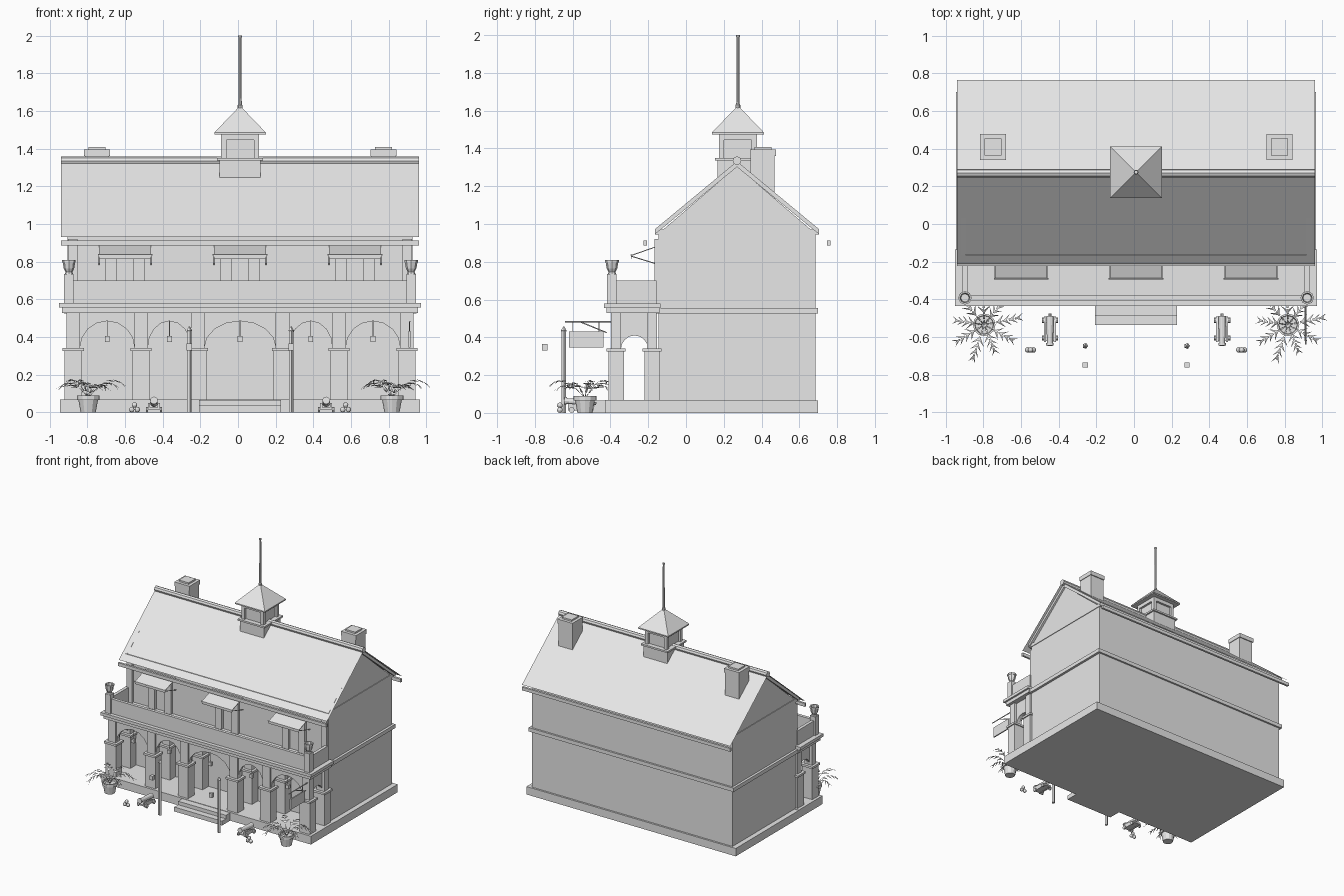
import bpy, bmesh, math
from mathutils import Vector

old = bpy.data.objects.get("Cube")
if old:
    bpy.data.objects.remove(old, do_unlink=True)

grey = bpy.data.materials.new("plain_grey")
grey.use_nodes = True
grey.diffuse_color = (0.8, 0.8, 0.8, 1)
grey.node_tree.nodes["Principled BSDF"].inputs["Base Color"].default_value = (0.8, 0.8, 0.8, 1)
C = 0.011           # x of the building's middle
RY, RZ = 0.27, 1.335  # ridge line


def finish(name, bm, normals=True):
    if normals:
        bmesh.ops.recalc_face_normals(bm, faces=bm.faces)
    me = bpy.data.meshes.new(name)
    bm.to_mesh(me)
    bm.free()
    me.materials.append(grey)
    ob = bpy.data.objects.new(name, me)
    bpy.context.collection.objects.link(ob)
    return ob


def prism(name, pts, axis, a, b):
    """Extrude a profile along x (points are y,z) or y (points are x,z)."""
    bm = bmesh.new()
    put = (lambda p, t: (t, p[0], p[1])) if axis == "x" else (lambda p, t: (p[0], t, p[1]))
    lo = [bm.verts.new(put(p, a)) for p in pts]
    hi = [bm.verts.new(put(p, b)) for p in pts]
    bm.faces.new(lo)
    bm.faces.new(hi[::-1])
    for i in range(len(pts)):
        j = (i + 1) % len(pts)
        bm.faces.new((lo[i], lo[j], hi[j], hi[i]))
    return finish(name, bm)


def box(name, x0, x1, y0, y1, z0, z1):
    return prism(name, [(y0, z0), (y1, z0), (y1, z1), (y0, z1)], "x", x0, x1)


def block(name, x, y, hx, hy, z0, z1):
    return box(name, x - hx, x + hx, y - hy, y + hy, z0, z1)


def lathe(name, x, y, rings, sides):
    """Stack of (radius, z) rings about a vertical axis, closed at both ends."""
    bm = bmesh.new()
    loops = [[bm.verts.new((x + r * math.cos(k * math.tau / sides), y + r * math.sin(k * math.tau / sides), z))
              for k in range(sides)] for r, z in rings]
    for lo, hi in zip(loops, loops[1:]):
        for k in range(sides):
            j = (k + 1) % sides
            bm.faces.new((lo[k], lo[j], hi[j], hi[k]))
    bm.faces.new(loops[0])
    bm.faces.new(loops[-1])
    return finish(name, bm)


def rod(name, p, q, r, r2=None, sides=8):
    p, q = Vector(p), Vector(q)
    bm = bmesh.new()
    bmesh.ops.create_cone(bm, cap_ends=True, segments=sides, radius1=r, radius2=r2 or r, depth=(q - p).length)
    bm.transform((q - p).to_track_quat("Z", "Y").to_matrix().to_4x4())
    bmesh.ops.translate(bm, verts=bm.verts, vec=(p + q) / 2)
    return finish(name, bm)


def arch(name, axis, u0, u1, spring, crown, top, a, b):
    mid, half, n = (u0 + u1) / 2, (u1 - u0) / 2, 8
    curve = [(mid - half * math.cos(math.pi * k / n), spring + (crown - spring) * math.sin(math.pi * k / n))
             for k in range(n + 1)]
    return prism(name, [(u0, top)] + curve + [(u1, top)], axis, a, b)


# Main walls, plinth, string course and cornice
prism("main_walls", [(-0.145, 0), (0.685, 0), (0.685, 0.95), (RY, 1.305), (-0.145, 0.95)], "x", C - 0.915, C + 0.915)
box("plinth", C - 0.955, C + 0.955, -0.13, 0.70, 0, 0.065)
box("string_course", C - 0.935, C + 0.935, -0.16, 0.70, 0.525, 0.556)
box("cornice", C - 0.92, C + 0.92, -0.165, 0.705, 0.945, 0.972)

# Roof sheet, gable rake boards, ridge roll and gutters
bm = bmesh.new()
rows = [[bm.verts.new((C + s * 0.95, y, z)) for s in (-1, 1)]
        for y, z in ((-0.212, 0.93), (RY, RZ), (0.765, 0.93))]
for p, q in zip(rows, rows[1:]):
    bm.faces.new((p[0], p[1], q[1], q[0]))
finish("roof", bm)
rake = [(-0.165, 0.972), (RY, RZ - 0.003), (0.705, 0.972), (0.705, 0.945), (RY, RZ - 0.033), (-0.165, 0.945)]
for side, s in (("right", -1), ("left", 1)):
    prism(side + "_rake_board", rake, "x", C + s * 0.905, C + s * 0.93)
rod("ridge_roll", (C - 0.95, RY, RZ), (C + 0.95, RY, RZ), 0.023)
box("front_gutter", C - 0.95, C + 0.95, -0.224, -0.207, 0.885, 0.912)
box("back_gutter", C - 0.95, C + 0.95, 0.747, 0.765, 0.885, 0.912)

# Chimneys
for side, s in (("right", -1), ("left", 1)):
    x = C + s * 0.76
    block(side + "_chimney", x, 0.405, 0.064, 0.064, 1.1, 1.395)
    block(side + "_chimney_cap", x, 0.408, 0.069, 0.069, 1.36, 1.395)
    block(side + "_chimney_top", x, 0.408, 0.045, 0.045, 1.395, 1.408)

# Cupola with corner posts, pyramid roof and flagpole
block("cupola_base", C, 0.275, 0.109, 0.109, 1.235, 1.336)
block("cupola_ledge", C, 0.275, 0.122, 0.122, 1.336, 1.35)
block("cupola_room", C, 0.275, 0.083, 0.083, 1.35, 1.48)
for sx in (-1, 1):
    for sy in (-1, 1):
        block("cupola_post", C + sx * 0.087, 0.275 + sy * 0.087, 0.014, 0.014, 1.35, 1.47)
block("cupola_head", C, 0.275, 0.101, 0.101, 1.445, 1.475)
block("cupola_eave", C, 0.275, 0.137, 0.137, 1.475, 1.485)
roof = lathe("cupola_roof", 0, 0, [(0.194, 1.485), (0.01, 1.62)], 4)
roof.rotation_euler.z = math.pi / 4
roof.location = (C, 0.275, 0)
lathe("flagpole", C, 0.275, [(0.013, 1.61), (0.013, 1.63), (0.009, 1.635), (0.007, 1.99), (0.01, 1.99), (0.01, 2.0)], 8)

# Porch floor and steps
box("porch_floor", C - 0.955, C + 0.955, -0.43, -0.12, 0, 0.068)
box("upper_step", C - 0.218, C + 0.218, -0.485, -0.42, 0, 0.065)
box("lower_step", C - 0.218, C + 0.218, -0.535, -0.48, 0, 0.036)

# Porch columns, wall pilasters and arches
cols = [C + v for v in (-0.885, -0.525, -0.225, 0.225, 0.525, 0.885)]
for x in cols:
    for part, y in (("column", -0.37), ("pilaster", -0.18)):
        block(part + "_shaft", x, y, 0.047, 0.041, 0.06, 0.325)
        block(part + "_cap", x, y, 0.056, 0.05, 0.325, 0.342)
        block(part + "_upper", x, y, 0.036, 0.027, 0.342, 0.53)
for a, b in zip(cols, cols[1:]):
    arch("porch_arch", "y", a + 0.035, b - 0.035, 0.342, 0.485, 0.53, -0.385, -0.36)
    m = (a + b) / 2
    block("lantern", m, -0.372, 0.013, 0.013, 0.375, 0.405)
    rod("lantern_rod", (m, -0.372, 0.405), (m, -0.372, 0.485), 0.002, sides=5)
for x in (cols[0], cols[-1]):
    arch("side_arch", "x", -0.345, -0.2, 0.335, 0.41, 0.53, x - 0.014, x + 0.014)

# Balcony slab, parapet, corner posts and urns
box("balcony_beam", C - 0.945, C + 0.945, -0.42, -0.14, 0.528, 0.556)
box("balcony_slab", C - 0.96, C + 0.96, -0.435, -0.135, 0.556, 0.58)
box("front_parapet", C - 0.89, C + 0.89, -0.405, -0.38, 0.58, 0.70)
for side, s in (("right", -1), ("left", 1)):
    x = C + s * 0.908
    block(side + "_parapet", x, -0.27, 0.013, 0.115, 0.58, 0.70)
    block(side + "_parapet_post", x, -0.392, 0.025, 0.025, 0.58, 0.735)
    block(side + "_wall_post", x - s * 0.02, -0.155, 0.025, 0.012, 0.58, 0.92)
    lathe(side + "_urn", x, -0.392, [(0.022, 0.735), (0.018, 0.745), (0.028, 0.765), (0.033, 0.795),
                                      (0.036, 0.797), (0.036, 0.81), (0.027, 0.81), (0.022, 0.785)], 8)

# Balcony windows and awnings
for x in (C - 0.61, C, C + 0.61):
    for s in (-1, 1):
        block("window_jamb", x + s * 0.074, -0.155, 0.03, 0.012, 0.58, 0.845)
        rod("awning_strut", (x + s * 0.138, -0.292, 0.83), (x + s * 0.138, -0.145, 0.785), 0.003, sides=5)
    block("window_head", x, -0.155, 0.11, 0.013, 0.84, 0.87)
    prism("awning", [(-0.15, 0.885), (-0.29, 0.836), (-0.29, 0.815), (-0.286, 0.832), (-0.15, 0.88)],
          "x", x - 0.138, x + 0.138)
    rod("awning_bar", (x - 0.145, -0.29, 0.836), (x + 0.145, -0.29, 0.836), 0.004, sides=6)

# Hanging sign on the left corner column
SX = C + 0.9
rod("sign_bracket", (SX, -0.64, 0.482), (SX, -0.38, 0.482), 0.004, sides=6)
rod("sign_brace", (SX, -0.56, 0.482), (SX, -0.42, 0.425), 0.003, sides=6)
box("sign_board", SX - 0.005, SX + 0.005, -0.62, -0.438, 0.345, 0.432)
for y in (-0.60, -0.46):
    rod("sign_hanger", (SX, y, 0.43), (SX, y, 0.482), 0.002, sides=5)


def plant(name, x, y):
    lathe(name + "_pot", x, y, [(0.04, 0), (0.052, 0.065), (0.06, 0.066), (0.06, 0.09), (0.05, 0.09), (0.048, 0.075)], 12)
    bm = bmesh.new()
    for f in range(9):
        ang = f * math.tau / 9 + 0.2
        out, across = Vector((math.cos(ang), math.sin(ang), 0)), Vector((-math.sin(ang), math.cos(ang), 0))
        reach, n = (0.2, 0.16, 0.18)[f % 3], 6
        rib = [Vector((x, y, 0.075)) + out * reach * k / n
               + Vector((0, 0, (0.1, 0.075, 0.085)[f % 3] * math.sin(2.4 * k / n))) for k in range(n + 1)]
        for k in range(n):
            p, q = rib[k], rib[k + 1]
            for s in (-1, 1):
                # Stalk strip, then a pointed leaflet sweeping outwards
                bm.faces.new([bm.verts.new(v) for v in (p, q, p + across * s * 0.006)])
                if k > 1:
                    tip = q + out * 0.012 + across * s * (0.046 - 0.005 * k) - Vector((0, 0, 0.012))
                    bm.faces.new([bm.verts.new(v) for v in (p, p + (q - p) * 0.6, tip)])
    finish(name + "_fronds", bm, normals=False)


def cannon(name, x):
    for s in (-1, 1):
        prism(name + "_cheek", [(-0.625, 0.012), (-0.49, 0.012), (-0.49, 0.03), (-0.56, 0.045), (-0.625, 0.05)],
              "x", x + s * 0.02, x + s * 0.032)
        for y in (-0.605, -0.51):
            rod(name + "_wheel", (x + s * 0.032, y, 0.015), (x + s * 0.043, y, 0.015), 0.015, sides=10)
    box(name + "_bed", x - 0.022, x + 0.022, -0.62, -0.49, 0.015, 0.026)
    rod(name + "_barrel", (x, -0.49, 0.05), (x, -0.635, 0.063), 0.021, 0.015, 12)
    rod(name + "_muzzle", (x, -0.632, 0.063), (x, -0.645, 0.064), 0.02, 0.02, 12)
    rod(name + "_knob", (x, -0.475, 0.049), (x, -0.49, 0.05), 0.008, 0.008, 8)


# Yard items, mirrored about the middle
for side, s in (("right", -1), ("left", 1)):
    plant(side, C + s * 0.806, -0.535)
    cannon(side + "_cannon", C + s * 0.457)
    for dx, z in ((-0.015, 0.015), (0.015, 0.015), (0, 0.04)):
        bm = bmesh.new()
        bmesh.ops.create_uvsphere(bm, u_segments=10, v_segments=6, radius=0.015)
        bmesh.ops.translate(bm, verts=bm.verts, vec=(C + s * 0.56 + dx, -0.668, z))
        finish(side + "_cannonball", bm)
    x = C + s * 0.27
    lathe(side + "_yard_post", x, -0.647, [(0.013, 0), (0.013, 0.43), (0.016, 0.435), (0.003, 0.457)], 5)
    block(side + "_post_lamp", x, -0.748, 0.014, 0.014, 0.33, 0.365)
